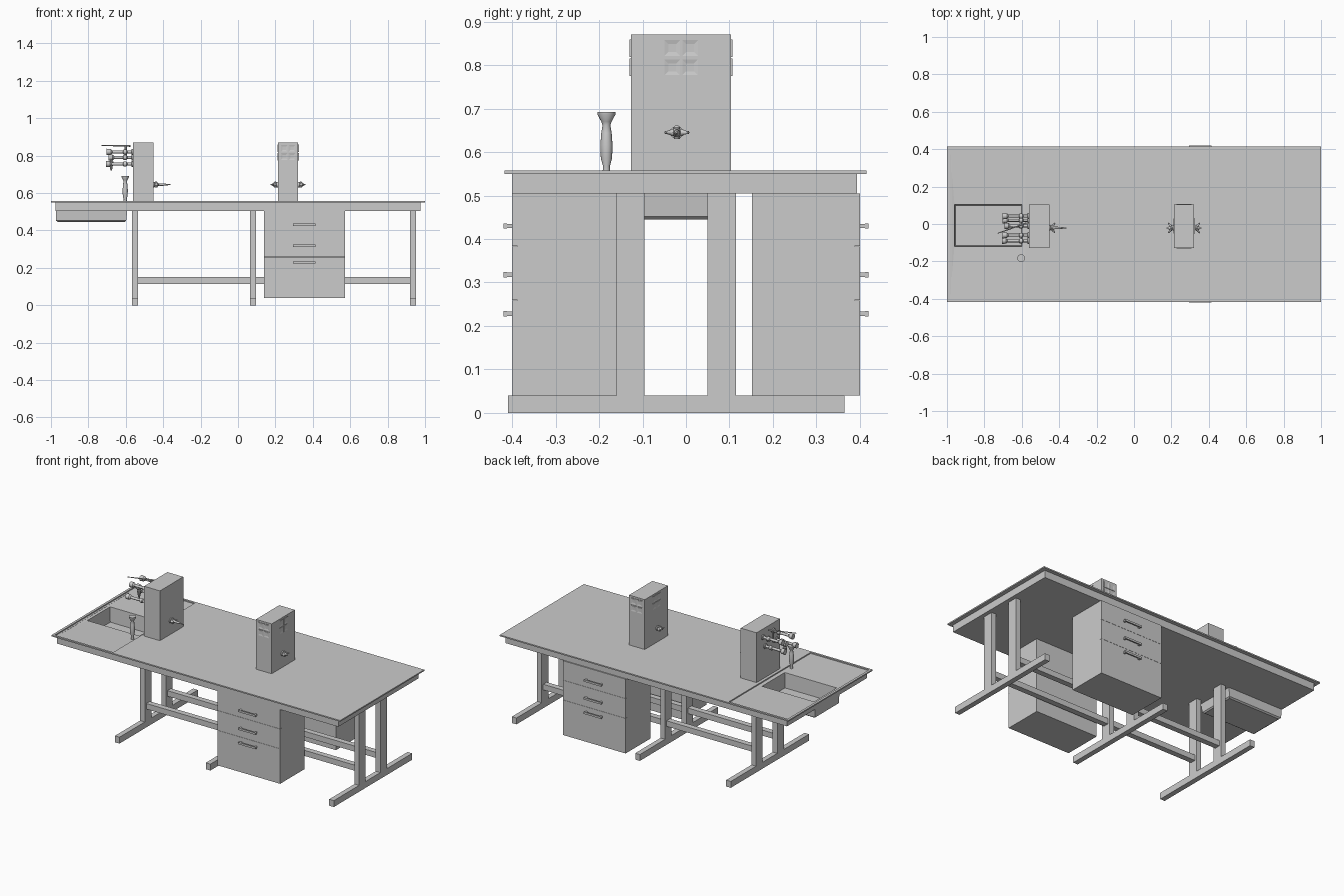
import bpy, bmesh, math
from mathutils import Vector

if "Cube" in bpy.data.objects:
    bpy.data.objects.remove(bpy.data.objects["Cube"])


def finish(name, bm, smooth=False):
    bmesh.ops.recalc_face_normals(bm, faces=bm.faces)
    me = bpy.data.meshes.new(name)
    bm.to_mesh(me)
    bm.free()
    ob = bpy.data.objects.new(name, me)
    bpy.context.collection.objects.link(ob)
    if smooth:
        bpy.ops.object.select_all(action='DESELECT')
        ob.select_set(True)
        bpy.context.view_layer.objects.active = ob
        bpy.ops.object.shade_smooth_by_angle(angle=math.radians(35))
    return ob


def add_box(bm, x0, x1, y0, y1, z0, z1):
    vs = bmesh.ops.create_cube(bm, size=1)['verts']
    for v in vs:
        v.co = Vector((x0 + (v.co.x + .5) * (x1 - x0),
                       y0 + (v.co.y + .5) * (y1 - y0),
                       z0 + (v.co.z + .5) * (z1 - z0)))


def box(name, *b):
    bm = bmesh.new()
    add_box(bm, *b)
    return finish(name, bm)


def add_loft(bm, rings):
    rows = [[bm.verts.new(p) for p in r] for r in rings]
    n = len(rows[0])
    for a, b in zip(rows, rows[1:]):
        for i in range(n):
            j = (i + 1) % n
            bm.faces.new((a[i], a[j], b[j], b[i]))
    bm.faces.new(rows[0])
    bm.faces.new(rows[-1])


def add_turned(bm, origin, axis, profile, n=12):
    # revolve (distance, radius) pairs about an axis through origin
    q = Vector((0, 0, 1)).rotation_difference(Vector(axis))
    add_loft(bm, [[Vector(origin) + q @ Vector((r * math.cos(2 * math.pi * i / n),
                                                r * math.sin(2 * math.pi * i / n), d))
                   for i in range(n)] for d, r in profile])


def rect(x0, x1, y0, y1, z):
    return [(x0, y0, z), (x1, y0, z), (x1, y1, z), (x0, y1, z)]


# Worktop: thin overhanging lip over a thicker slab
box("worktop_lip", -.575, 1, -.418, .415, .55, .558)
box("worktop_slab", -.575, .975, -.4, .393, .505, .55)

# Sink section: shallow drainers either side of a straight-walled basin
bm = bmesh.new()
add_loft(bm, [rect(-.955, -.605, -.115, .1, .453), rect(-.96, -.6, -.12, .105, .546),
              rect(-.985, -.58, -.405, .402, .551), rect(-.985, -.58, -.405, .402, .558),
              rect(-1, -.575, -.418, .415, .558), rect(-1, -.575, -.418, .415, .55),
              rect(-.975, -.575, -.4, .393, .55), rect(-.975, -.575, -.4, .393, .505),
              rect(-.973, -.592, -.128, .115, .505), rect(-.972, -.598, -.124, .111, .452),
              rect(-.962, -.606, -.114, .102, .445)])
finish("sink", bm)

# Leg frames and rails
for i, x in enumerate((-.55, .08, .935)):
    bm = bmesh.new()
    add_box(bm, x - .016, x + .016, -.41, .365, 0, .04)
    for y in (-.16, .05):
        add_box(bm, x - .016, x + .016, y, y + .065, .04, .505)
    finish(f"leg_frame_{i}", bm)
for i, y in enumerate((-.145, .065)):
    box(f"rail_{i}", -.55, .935, y, y + .035, .115, .15)

# Drawer pedestals, front and back
for side, s, inner in (("front", -1, .158), ("back", 1, .152)):
    box(side + "_pedestal", .138, .572, *sorted((s * inner, s * .388)), .04, .505)
    for i, (z0, z1, zh) in enumerate(((.04, .259, .228), (.26, .383, .318), (.384, .505, .43))):
        box(f"{side}_drawer_{i}", .138, .572, *sorted((s * .388, s * .4)), z0, z1)
        bm = bmesh.new()
        add_box(bm, .295, .415, *sorted((s * .412, s * .42)), zh - .006, zh + .006)
        for x in (.297, .401):
            add_box(bm, x, x + .012, *sorted((s * .4, s * .414)), zh - .005, zh + .005)
        finish(f"{side}_handle_{i}", bm)

# Service towers
box("left_tower", -.562, -.452, -.127, .104, .555, .87)
box("right_tower", .213, .322, -.127, .104, .555, .87)


# Socket plates: four dished squares on each face
def socket(name, centre, normal):
    n = Vector(normal)
    u = Vector((-n.y, n.x, 0))
    c = Vector(centre)
    bm = bmesh.new()
    for i in (-1, 1):
        for j in (-1, 1):
            m = c + u * i * .0205 + Vector((0, 0, j * .0222))

            def sq(h, d):
                return [m + u * a * h + Vector((0, 0, b * h)) + n * d
                        for a, b in ((-1, -1), (1, -1), (1, 1), (-1, 1))]
            add_loft(bm, [sq(.02, -.001), sq(.02, .003), sq(.018, .003), sq(.009, .001)])
    finish(name, bm)


for k, (c, n) in enumerate((((.322, -.011, .817), (1, 0, 0)), ((.213, -.011, .817), (-1, 0, 0)),
                            ((.268, -.127, .817), (0, -1, 0)), ((.268, .104, .817), (0, 1, 0)))):
    socket(f"socket_{k}", c, n)


# Gas valves: base, angled twin nozzles and lever
def gas_valve(name, x, s, reach=.038):
    bm = bmesh.new()
    o = Vector((x, -.021, .645))
    add_turned(bm, o, (s, 0, 0), [(0, .015), (.006, .015), (.008, .009), (.02, .011), (.028, .007),
                                  (reach * .6, .006), (reach, .002)])
    for d in (-1, 1):
        add_turned(bm, o + Vector((s * .01, 0, 0)), Vector((s * .7, d, 0)).normalized(),
                   [(0, .009), (.012, .007), (.013, .009), (.02, .005), (.033, .003)], 10)
    add_turned(bm, o + Vector((s * .014, 0, -.002)), (0, 0, 1),
               [(-.013, .007), (.014, .008), (.018, .004)], 10)
    finish(name, bm, True)


gas_valve("gas_valve_left_tower", -.452, 1, .09)
gas_valve("gas_valve_right_a", .322, 1)
gas_valve("gas_valve_right_b", .213, -1)


# Taps over the sink: stem, flared knob, drooping outlet
def tap(name, y, z, length, outlet):
    bm = bmesh.new()
    add_turned(bm, (-.562, y, z), (-1, 0, 0),
               [(0, .016), (.006, .016), (.008, .008), (.03, .008), (.034, .013), (.05, .013),
                (.054, .008), (length - .03, .008), (length - .022, .015), (length, .017)])
    if outlet:
        add_turned(bm, (-.562 - length + .014, y, z), (0, 0, -1),
                   [(0, .007), (.02, .007), (.022, .013), (.035, .011), (.07, .004)], 10)
    finish(name, bm, True)


for k, (y, z, l, o) in enumerate(((.042, .82, .14, False), (-.06, .82, .14, False),
                                  (.02, .755, .14, False), (-.09, .755, .145, False),
                                  (-.01, .79, .13, True))):
    tap(f"tap_{k}", y, z, l, o)

# Long thin tap lever
bm = bmesh.new()
add_turned(bm, (-.575, .005, .852), Vector((-.155, -.055, .002)).normalized(),
           [(0, .005), (.05, .004), (.164, .002)], 8)
add_turned(bm, (-.6, -.004, .79), (0, 0, 1), [(0, .006), (.064, .006)], 8)
finish("tap_lever", bm, True)

# Hand-held rinse spray beside the sink
bm = bmesh.new()
add_turned(bm, (-.603, -.183, .55), (0, 0, 1),
           [(0, .009), (.018, .008), (.036, .013), (.066, .014), (.094, .012), (.112, .009),
            (.12, .012), (.137, .021), (.142, .021)], 16)
finish("rinse_spray", bm, True)
